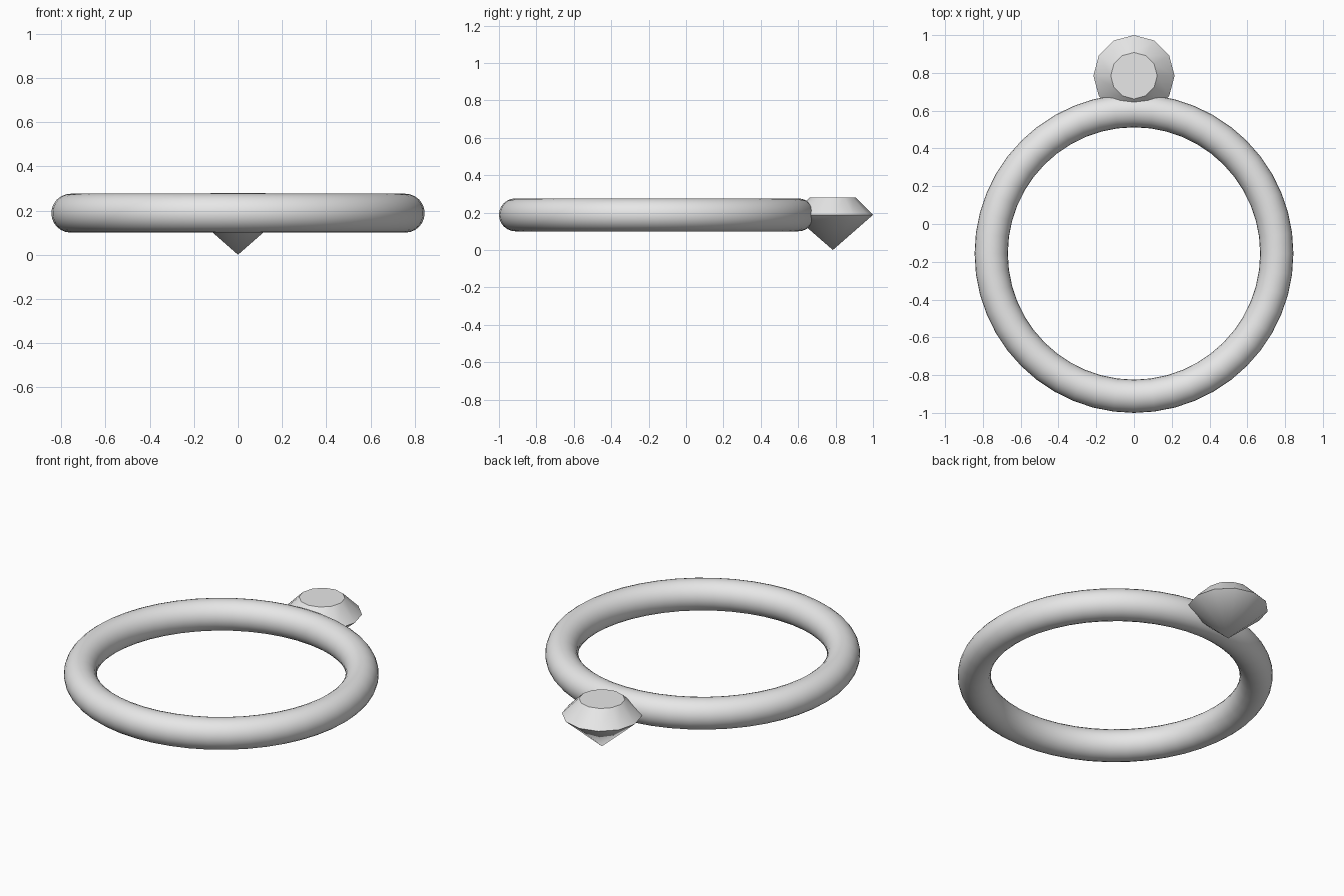
import bpy, bmesh, math

cube = bpy.data.objects.get("Cube")
if cube:
    bpy.data.objects.remove(cube, do_unlink=True)

# Shared grey material
grey = bpy.data.materials.new("light_grey")
grey.use_nodes = True
colour = (0.8, 0.8, 0.8, 1)
grey.diffuse_color = colour
grey.node_tree.nodes["Principled BSDF"].inputs["Base Color"].default_value = colour

MID_Z = 0.188      # height of the band centre and the gem girdle


def finish(obj, name, angle):
    obj.name = name
    obj.data.materials.append(grey)
    bpy.ops.object.select_all(action='DESELECT')
    obj.select_set(True)
    bpy.context.view_layer.objects.active = obj
    bpy.ops.object.shade_smooth_by_angle(angle=math.radians(angle))


# Ring band
bpy.ops.mesh.primitive_torus_add(
    major_segments=48, minor_segments=24, major_radius=0.756,
    minor_radius=0.088, location=(0, -0.156, MID_Z))
finish(bpy.context.object, "ring_band", 40)

# Gem: crown with a flat table above the girdle, pavilion tapering to a point
SIDES = 12
TABLE_R, GIRDLE_R, TOP_Z = 0.123, 0.215, 0.28
bm = bmesh.new()


def circle(radius, z):
    step = 2 * math.pi / SIDES
    return [bm.verts.new((radius * math.cos(i * step),
                          radius * math.sin(i * step), z)) for i in range(SIDES)]


table = circle(TABLE_R, TOP_Z)
girdle = circle(GIRDLE_R, MID_Z)
tip = bm.verts.new((0, 0, 0))
bm.faces.new(table)
for i in range(SIDES):
    j = (i + 1) % SIDES
    bm.faces.new((girdle[i], girdle[j], table[j], table[i]))
    bm.faces.new((girdle[j], girdle[i], tip))
bmesh.ops.recalc_face_normals(bm, faces=bm.faces)
mesh = bpy.data.meshes.new("gem")
bm.to_mesh(mesh)
bm.free()
gem = bpy.data.objects.new("gem", mesh)
gem.location = (0, 0.785, 0)
bpy.context.collection.objects.link(gem)
finish(gem, "gem", 30)
